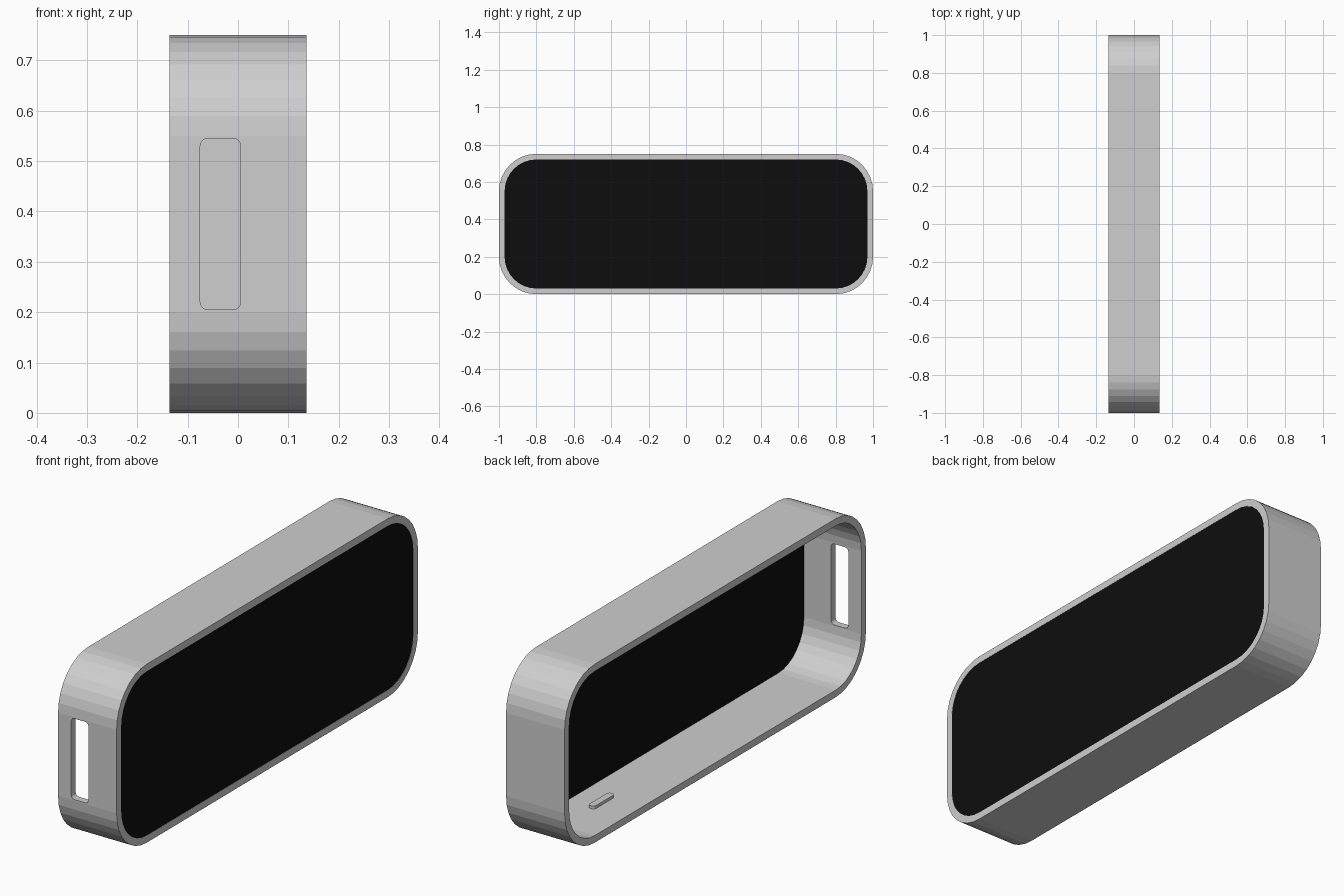
import bpy, bmesh, math
from mathutils import Matrix

if "Cube" in bpy.data.objects:
    bpy.data.objects.remove(bpy.data.objects["Cube"])

HALF_X, HALF_Y, HEIGHT, WALL, R = 0.136, 1.0, 0.75, 0.03, 0.2


def material(name, colour):
    m = bpy.data.materials.new(name)
    m.diffuse_color = (*colour, 1)
    m.use_nodes = True
    m.node_tree.nodes["Principled BSDF"].inputs["Base Color"].default_value = m.diffuse_color
    return m


grey = material("light grey", (0.62, 0.62, 0.62))
black = material("black", (0.004, 0.004, 0.004))


def rounded(w, h, r, seg):
    """Outline of a rounded rectangle centred on the origin."""
    pts = []
    for k, (sx, sy) in enumerate(((1, 1), (-1, 1), (-1, -1), (1, -1))):
        for i in range(seg + 1):
            a = math.pi / 2 * (k + i / seg)
            pts.append((sx * (w / 2 - r) + r * math.cos(a),
                        sy * (h / 2 - r) + r * math.sin(a)))
    return pts


def finish(name, bm, mat):
    bmesh.ops.recalc_face_normals(bm, faces=bm.faces)
    me = bpy.data.meshes.new(name)
    bm.to_mesh(me)
    bm.free()
    me.materials.append(mat)
    ob = bpy.data.objects.new(name, me)
    bpy.context.collection.objects.link(ob)
    return ob


def plate(name, outline, depth, place, mat):
    """Extrude an outline by depth, then place it with a function (u, v, d) -> xyz."""
    bm = bmesh.new()
    a = [bm.verts.new(place(u, v, 0)) for u, v in outline]
    b = [bm.verts.new(place(u, v, depth)) for u, v in outline]
    bm.faces.new(a)
    bm.faces.new(b)
    for i in range(len(a)):
        j = (i + 1) % len(a)
        bm.faces.new((a[i], a[j], b[j], b[i]))
    return finish(name, bm, mat)


# Hollow rounded frame, open at the back (-x)
outer = rounded(2 * HALF_Y, HEIGHT, R, 8)
inner = rounded(2 * (HALF_Y - WALL), HEIGHT - 2 * WALL, R - WALL, 8)
bm = bmesh.new()
loops = [[bm.verts.new((x, y, z + HEIGHT / 2)) for y, z in outline]
         for outline, x in ((outer, -HALF_X), (outer, HALF_X),
                            (inner, HALF_X), (inner, -HALF_X))]
n = len(outer)
for k in range(4):
    p, q = loops[k], loops[(k + 1) % 4]
    for i in range(n):
        j = (i + 1) % n
        bm.faces.new((p[i], p[j], q[j], q[i]))
frame = finish("frame", bm, grey)

# Rounded slot through the front end wall
cutter = plate("slot_cutter", rounded(0.08, 0.34, 0.015, 4), 0.2,
               lambda u, v, d: (u - 0.035, -1.1 + d, v + 0.375), grey)
cutter.hide_render = True
cut = frame.modifiers.new("slot", 'BOOLEAN')
cut.operation = 'DIFFERENCE'
cut.solver = 'EXACT'
cut.object = cutter
bpy.context.view_layer.objects.active = frame
frame.select_set(True)
bpy.ops.object.modifier_apply(modifier="slot")
bpy.data.objects.remove(cutter)

# Black panel closing the +x side, flush with the rim
plate("screen_panel", inner, 0.004,
      lambda u, v, d: (HALF_X - 0.005 + d, u, v + HEIGHT / 2), black)

# Small raised tab on the inside floor
plate("floor_tab", rounded(0.03, 0.14, 0.014, 4), 0.017,
      lambda u, v, d: (u + 0.015, v + 0.54, WALL - 0.005 + d), grey)
